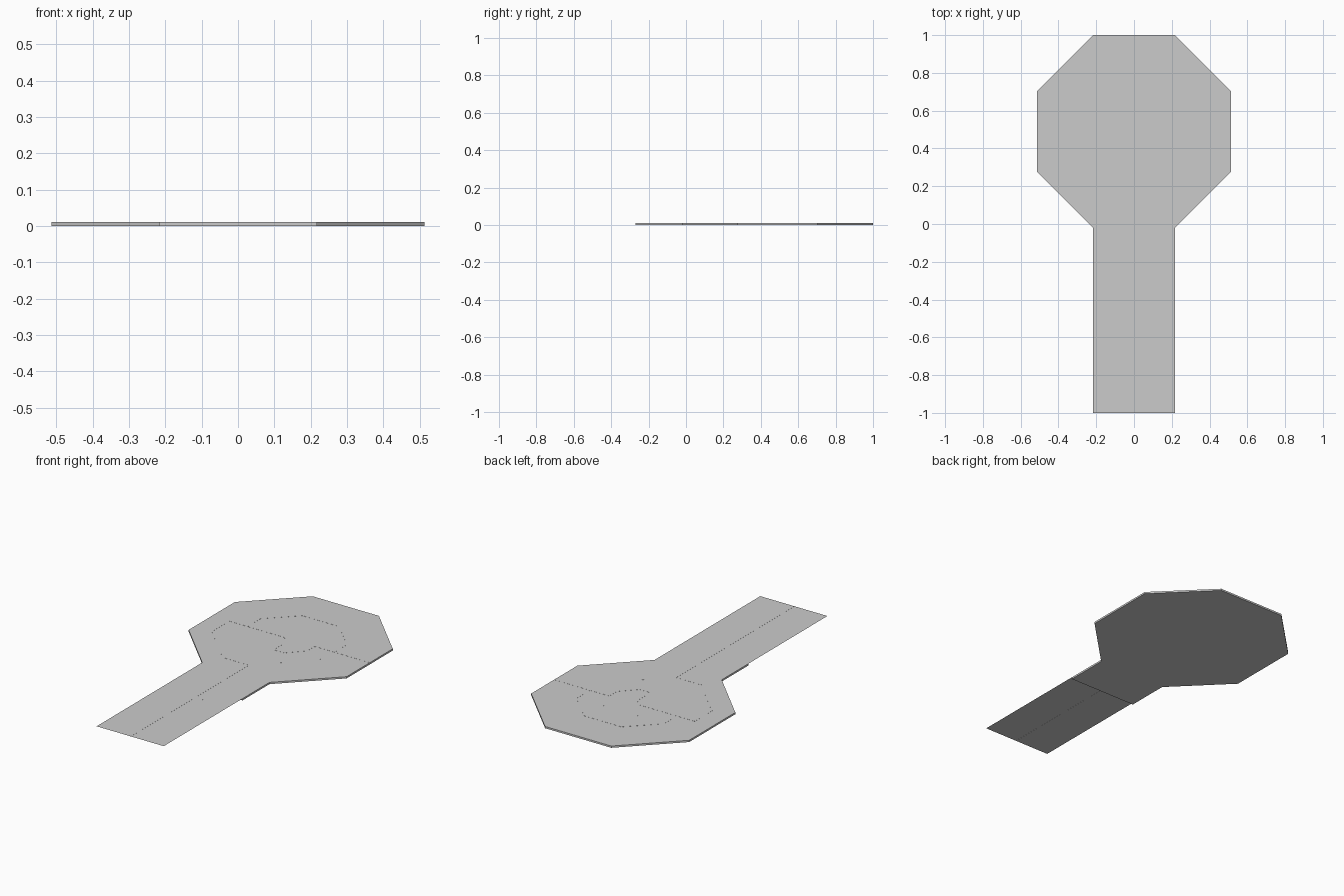
import bpy, bmesh, math
from mathutils import Matrix

if "Cube" in bpy.data.objects:
    bpy.data.objects.remove(bpy.data.objects["Cube"])

TOP = 0.0105   # height of the paved surface


def new_object(name, bm):
    mesh = bpy.data.meshes.new(name)
    bm.to_mesh(mesh)
    bm.free()
    obj = bpy.data.objects.new(name, mesh)
    bpy.context.collection.objects.link(obj)
    return obj


def slab(name, outline, z0, z1):
    """Flat polygon, extruded upward when z1 is above z0."""
    bm = bmesh.new()
    face = bm.faces.new([bm.verts.new((x, y, z0)) for x, y in outline])
    if z1 > z0:
        top = bmesh.ops.extrude_face_region(bm, geom=[face])
        verts = [g for g in top["geom"] if isinstance(g, bmesh.types.BMVert)]
        bmesh.ops.translate(bm, verts=verts, vec=(0, 0, z1 - z0))
        if face.is_valid and face.normal.z > 0:
            face.normal_flip()
        bmesh.ops.recalc_face_normals(bm, faces=bm.faces)
    return new_object(name, bm)


def stripe(name, points, width):
    """Thin raised line that follows a path over the pavement."""
    bm = bmesh.new()
    for (xa, ya), (xb, yb) in zip(points, points[1:]):
        length = math.hypot(xb - xa, yb - ya)
        place = (Matrix.Translation(((xa + xb) / 2, (ya + yb) / 2, TOP))
                 @ Matrix.Rotation(math.atan2(yb - ya, xb - xa), 4, 'Z')
                 @ Matrix.Diagonal((length, width, 0.001, 1)))
        bmesh.ops.create_cube(bm, size=1, matrix=place)
    return new_object(name, bm)


# octagonal platform
half = [(0.215, -0.023), (0.513, 0.275), (0.513, 0.703), (0.215, 1.0)]
slab("octagon_platform", half + [(-x, y) for x, y in reversed(half)], 0, TOP)

# solid neck, then the open sheet of the approach road
W = 0.218
slab("road_neck", [(-W, -0.27), (W, -0.27), (W, -0.02), (-W, -0.02)], 0, TOP)
slab("road_sheet", [(-W, -1), (W, -1), (W, -0.27), (-W, -0.27)], TOP, TOP)

# lines on the surface
stripe("road_centre_line", [(0, -1), (0, 0.095)], 0.01)
stripe("left_entry_line", [(0, 0.095), (-0.165, 0.095), (-0.4, 0.33), (-0.4, 0.49),
                           (-0.04, 0.49), (0, 0.45), (0, 0.33), (0.07, 0.33),
                           (0.155, 0.42), (0.155, 0.49), (0.51, 0.49)], 0.003)
stripe("inner_ring_line", [(-0.282, 0.49), (-0.282, 0.61), (-0.12, 0.77),
                           (0.12, 0.77), (0.282, 0.61), (0.282, 0.49)], 0.005)

# small surface studs
bm = bmesh.new()
for x, y in [(0.11, 0.605), (0.27, 0.37), (0.125, 0.22), (0.05, -0.4)]:
    for side in (-1, 1):
        place = Matrix.Translation((side * x, y, TOP)) @ Matrix.Diagonal((0.006, 0.006, 0.001, 1))
        bmesh.ops.create_cube(bm, size=1, matrix=place)
new_object("surface_studs", bm)
